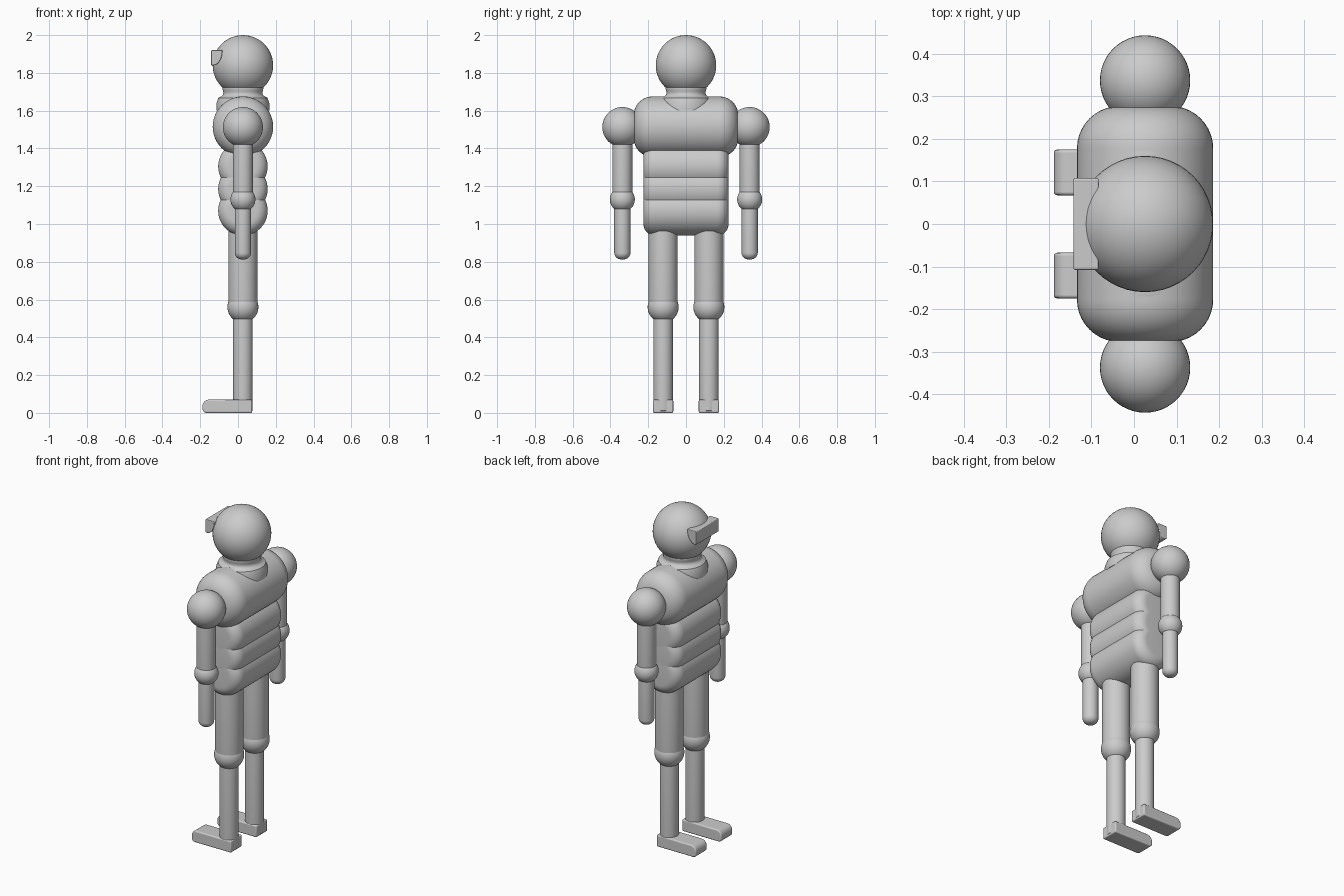
import bpy, bmesh, math
from mathutils import Matrix, Vector

if "Cube" in bpy.data.objects:
    bpy.data.objects.remove(bpy.data.objects["Cube"])

CX = 0.026  # body axis in x


def finish(bm, name, loc, angle=40, bevel=0):
    bmesh.ops.recalc_face_normals(bm, faces=bm.faces[:])
    me = bpy.data.meshes.new(name)
    bm.to_mesh(me)
    bm.free()
    ob = bpy.data.objects.new(name, me)
    ob.location = loc
    bpy.context.collection.objects.link(ob)
    if bevel:
        m = ob.modifiers.new("bevel", 'BEVEL')
        m.width, m.segments, m.limit_method = bevel, 3, 'ANGLE'
        m.angle_limit = math.radians(40)
    bpy.ops.object.select_all(action='DESELECT')
    ob.select_set(True)
    bpy.context.view_layer.objects.active = ob
    bpy.ops.object.shade_smooth_by_angle(angle=math.radians(angle))
    return ob


def lathe(name, profile, loc, along_y=False, steps=48):
    """Revolve (radius, height) points round z, or round y."""
    bm = bmesh.new()
    rings = []
    for r, h in profile:
        if r < 1e-6:
            rings.append([bm.verts.new((0, 0, h))])
        else:
            rings.append([bm.verts.new((r * math.cos(2 * math.pi * i / steps),
                                        r * math.sin(2 * math.pi * i / steps), h))
                          for i in range(steps)])
    for a, b in zip(rings, rings[1:]):
        for i in range(steps):
            j = (i + 1) % steps
            quad = [a[i % len(a)], a[j % len(a)], b[j % len(b)], b[i % len(b)]]
            bm.faces.new(list(dict.fromkeys(quad)))
    if along_y:
        bmesh.ops.rotate(bm, verts=bm.verts[:], cent=Vector(),
                         matrix=Matrix.Rotation(math.pi / 2, 3, 'X'))
    return finish(bm, name, loc)


def rounded(r, half, f):
    """Half outline of a cylinder with end edges rounded by f."""
    arc = [(r - f + f * math.cos(t), half - f + f * math.sin(t))
           for t in (math.pi / 2 * k / 10 for k in range(11))]
    return ([(0, -half)] + [(x, -h) for x, h in reversed(arc)] + arc + [(0, half)])


def ball(name, r, loc):
    bm = bmesh.new()
    bmesh.ops.create_uvsphere(bm, u_segments=48, v_segments=24, radius=r)
    return finish(bm, name, loc)


def rod(name, r, z0, z1, y, f=0.004):
    return lathe(name, rounded(r, (z1 - z0) / 2, f), (CX, y, (z0 + z1) / 2))


def prism(name, outline, width, y, bevel):
    """Extrude an xz outline along y."""
    bm = bmesh.new()
    face = bm.faces.new([bm.verts.new((x, -width / 2, z)) for x, z in outline])
    out = bmesh.ops.extrude_face_region(bm, geom=[face])
    bmesh.ops.translate(bm, vec=(0, width, 0),
                        verts=[v for v in out['geom'] if isinstance(v, bmesh.types.BMVert)])
    return finish(bm, name, (0, y, 0), bevel=bevel)


# head and visor
ball("head", 0.16, (CX, 0, 1.84))
visor = [(-0.142, 1.92), (-0.142, 1.84)]
visor += [(-0.132 + 0.049 * math.sin(t), 1.915 - 0.075 * math.cos(t))
          for t in (math.pi / 2 * k / 10 for k in range(11))] + [(-0.083, 1.92)]
prism("visor", visor, 0.215, 0, 0.004)

# neck with flared base
lathe("neck", [(0, 1.75), (0.095, 1.75), (0.106, 1.735), (0.109, 1.72), (0.106, 1.705),
               (0.103, 1.695), (0.105, 1.685), (0.112, 1.677), (0.13, 1.668),
               (0.14, 1.64), (0.14, 1.6), (0, 1.6)], (CX, 0, 0))

# torso: horizontal rounded barrels
lathe("upper_back", rounded(0.131, 0.22, 0.06), (CX, 0, 1.545), True)
lathe("chest", rounded(0.16, 0.277, 0.1), (CX, 0, 1.515), True)
for name, z in (("upper_belly", 1.305), ("lower_belly", 1.185), ("pelvis", 1.07)):
    lathe(name, rounded(0.131, 0.225, 0.06), (CX, 0, z), True)

# foot side outline with rounded toe
foot = [(0.075, 0), (0.075, 0.07)]
foot += [(-0.155 - 0.033 * math.sin(t), 0.035 + 0.035 * math.cos(t))
         for t in (math.pi * k / 14 for k in range(8))]
foot += [(-0.188, 0.018), (-0.183, 0.006), (-0.17, 0)]

for side, s in (("left", 1), ("right", -1)):
    # arms
    ay = s * 0.337
    ball(side + "_shoulder", 0.106, (CX, ay, 1.513))
    rod(side + "_upper_arm", 0.053, 1.13, 1.5, ay)
    ball(side + "_elbow", 0.066, (CX, ay, 1.13))
    rod(side + "_forearm", 0.043, 0.813, 1.13, ay, 0.035)
    # legs
    ly = s * 0.121
    rod(side + "_thigh", 0.077, 0.56, 1.05, ly)
    ball(side + "_knee", 0.082, (CX, ly, 0.56))
    rod(side + "_shin", 0.052, 0.01, 0.56, ly)
    prism(side + "_foot", foot, 0.107, ly, 0.007)
